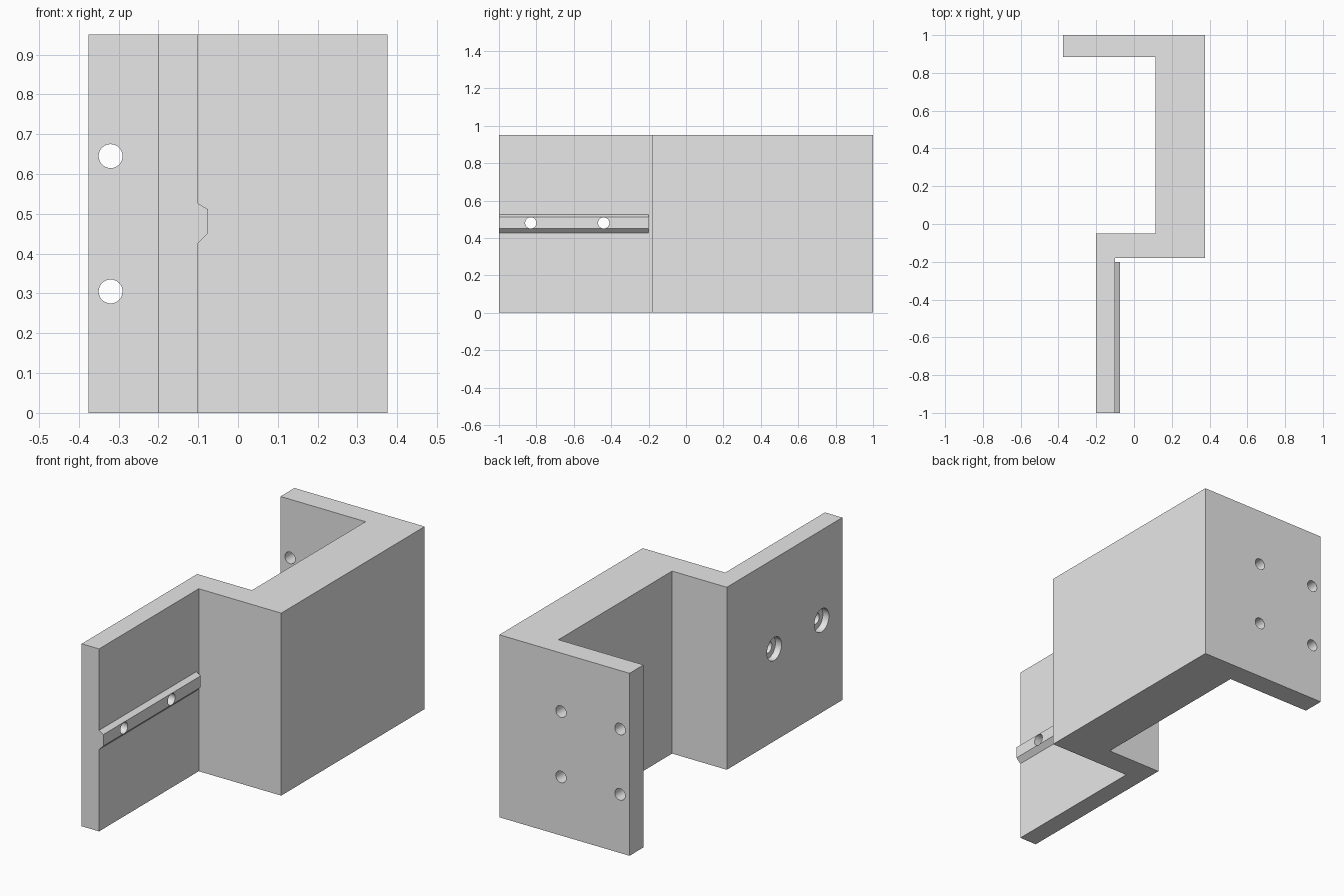
import bpy
import bmesh
import math
from mathutils import Matrix, Vector

cube = bpy.data.objects.get("Cube")
if cube:
    bpy.data.objects.remove(cube, do_unlink=True)

HEIGHT = 0.95

grey = bpy.data.materials.new("plain grey")
grey.use_nodes = True
grey.diffuse_color = (0.8, 0.8, 0.8, 1)
grey.node_tree.nodes["Principled BSDF"].inputs["Base Color"].default_value = (0.8, 0.8, 0.8, 1)


def add_object(name, bm):
    bmesh.ops.recalc_face_normals(bm, faces=bm.faces)
    mesh = bpy.data.meshes.new(name)
    bm.to_mesh(mesh)
    bm.free()
    mesh.materials.append(grey)
    obj = bpy.data.objects.new(name, mesh)
    bpy.context.collection.objects.link(obj)
    return obj


def prism(name, outline, offset):
    """Extrude a closed outline along an offset."""
    bm = bmesh.new()
    face = bm.faces.new([bm.verts.new(p) for p in outline])
    result = bmesh.ops.extrude_face_region(bm, geom=[face], use_keep_orig=True)
    moved = [v for v in result["geom"] if isinstance(v, bmesh.types.BMVert)]
    bmesh.ops.translate(bm, verts=moved, vec=Vector(offset))
    return add_object(name, bm)


def drill(targets, centre, axis, radius, depth):
    """Cut a round hole centred on a point, running along the given axis."""
    turn = Matrix.Rotation(math.pi / 2, 4, "Y" if axis == "X" else "X")
    bm = bmesh.new()
    bmesh.ops.create_cone(bm, cap_ends=True, segments=48, radius1=radius, radius2=radius,
                          depth=depth, matrix=Matrix.Translation(centre) @ turn)
    cutter = add_object("hole_cutter", bm)
    cutter.hide_render = True
    for target in targets:
        cut = target.modifiers.new("hole", "BOOLEAN")
        cut.operation = "DIFFERENCE"
        cut.solver = "EXACT"
        cut.object = cutter
        bpy.context.view_layer.objects.active = target
        bpy.ops.object.modifier_apply(modifier=cut.name)
    bpy.data.objects.remove(cutter, do_unlink=True)


# Bent bracket: rear flange, side web, step and front plate in one profile
bracket_profile = [(-0.375, 1), (0.375, 1), (0.375, -0.18), (-0.1, -0.18), (-0.1, -1),
                   (-0.2, -1), (-0.2, -0.05), (0.115, -0.05), (0.115, 0.885), (-0.375, 0.885)]
bracket = prism("bracket", [(x, y, 0) for x, y in bracket_profile], (0, 0, HEIGHT))

# Chamfered rail on the front plate
rail_profile = [(-0.1, 0.426), (-0.075, 0.451), (-0.075, 0.511), (-0.1, 0.526)]
rail = prism("guide_rail", [(x, -1, z) for x, z in rail_profile], (0, 0.8, 0))

# Four mounting holes in the rear flange
for x in (-0.32, 0.02):
    for z in (0.305, 0.645):
        drill([bracket], (x, 0.94, z), "Y", 0.03, 0.3)

# Counterbored holes through the front plate and rail
for y in (-0.83, -0.44):
    drill([bracket, rail], (-0.14, y, 0.48), "X", 0.03, 0.3)
    drill([bracket], (-0.2, y, 0.48), "X", 0.06, 0.07)

# Smooth hole walls while keeping all corners sharp
for obj in (bracket, rail):
    bpy.ops.object.select_all(action="DESELECT")
    obj.select_set(True)
    bpy.context.view_layer.objects.active = obj
    bpy.ops.object.shade_smooth_by_angle(angle=math.radians(25))
